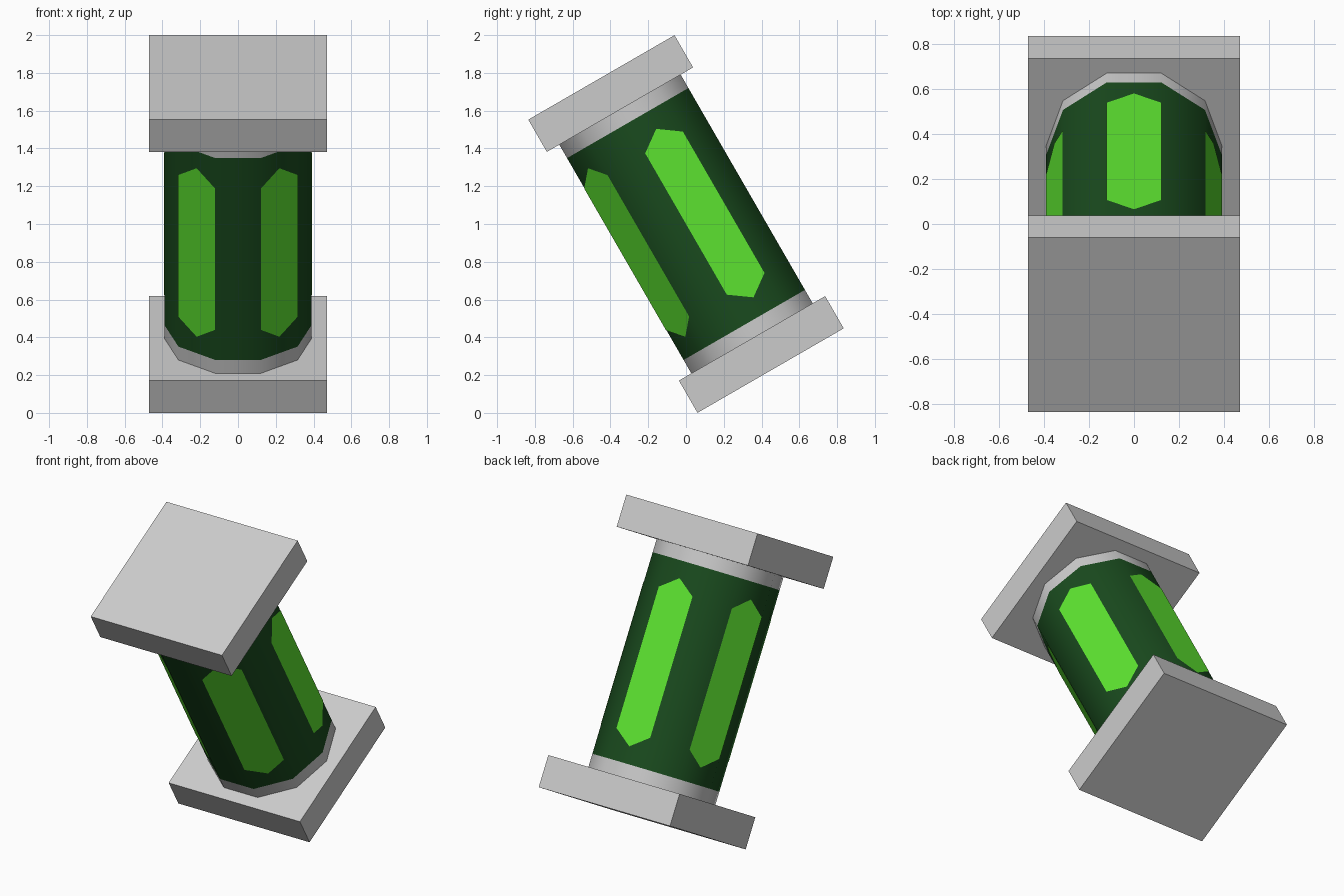
import bpy
from math import radians, cos, sin
from mathutils import Matrix, Vector

if "Cube" in bpy.data.objects:
    bpy.data.objects.remove(bpy.data.objects["Cube"])

# Everything is built upright around the origin, then tilted 30 degrees
TILT = Matrix.Translation((0, 0, 1)) @ Matrix.Rotation(radians(30), 4, 'X')
SIDES, R = 10, 0.39
HX, HY = 0.47, 0.447           # cap half sizes
CAP_IN, CAP_OUT = 0.699, 0.896  # cap inner and outer height
BAND = 0.617                   # where the collar meets the glass


def material(name, rgb):
    m = bpy.data.materials.new(name)
    m.diffuse_color = (*rgb, 1)
    m.use_nodes = True
    m.node_tree.nodes["Principled BSDF"].inputs["Base Color"].default_value = m.diffuse_color
    return m


def add(name, verts, faces, mat=None, smooth=False):
    me = bpy.data.meshes.new(name)
    me.from_pydata(verts, [], faces)
    me.polygons.foreach_set("use_smooth", [smooth] * len(faces))
    if mat:
        me.materials.append(mat)
    ob = bpy.data.objects.new(name, me)
    bpy.context.collection.objects.link(ob)
    ob.matrix_world = TILT
    return ob


def corner(i, r=R):
    a = radians(36 * i)
    return Vector((r * cos(a), r * sin(a), 0))


def tube(name, z0, z1, mat=None):
    ring = [corner(i) for i in range(SIDES)]
    verts = [p + Vector((0, 0, z)) for z in (z0, z1) for p in ring]
    faces = [(i, (i + 1) % SIDES, SIDES + (i + 1) % SIDES, SIDES + i)
             for i in range(SIDES)]
    add(name, verts, faces, mat, True)


dark = material("dark_green", (0.01, 0.07, 0.013))
bright = material("bright_green", (0.11, 0.78, 0.03))

# Ten-sided body with grey collars
tube("canister_body", -BAND, BAND, dark)
tube("lower_collar", -CAP_IN, -BAND)
tube("upper_collar", BAND, CAP_IN)

# Glowing pointed windows on every second facet
for k in range(5):
    a, b = corner(2 * k, R + 0.002), corner(2 * k + 1, R + 0.002)
    m = (a + b) / 2
    outline = [(a, -0.432), (m, -0.515), (b, -0.432),
               (b, 0.432), (m, 0.515), (a, 0.432)]
    add(f"window_{k + 1}", [p + Vector((0, 0, z)) for p, z in outline],
        [range(6)], bright)

for name, s in (("lower", -1), ("upper", 1)):
    # Square end cap
    bpy.ops.mesh.primitive_cube_add(size=1)
    cap = bpy.context.object
    cap.name = f"{name}_cap"
    cap.data.transform(Matrix.Translation((0, 0, s * (CAP_IN + CAP_OUT) / 2))
                       @ Matrix.Diagonal((2 * HX, 2 * HY, CAP_OUT - CAP_IN, 1)))
    cap.matrix_world = TILT
    # Flush triangular plates on the four rim faces, pointing outward
    for q in range(4):
        d = (HY if q % 2 == 0 else HX) + 0.002
        rot = Matrix.Rotation(radians(90 * q), 4, 'Z')
        tri = [rot @ Vector((x, -d, s * z))
               for x, z in ((-0.11, 0.745), (0.11, 0.745), (0, 0.87))]
        add(f"{name}_rim_plate_{q + 1}", tri, [(0, 1, 2) if s > 0 else (2, 1, 0)])
